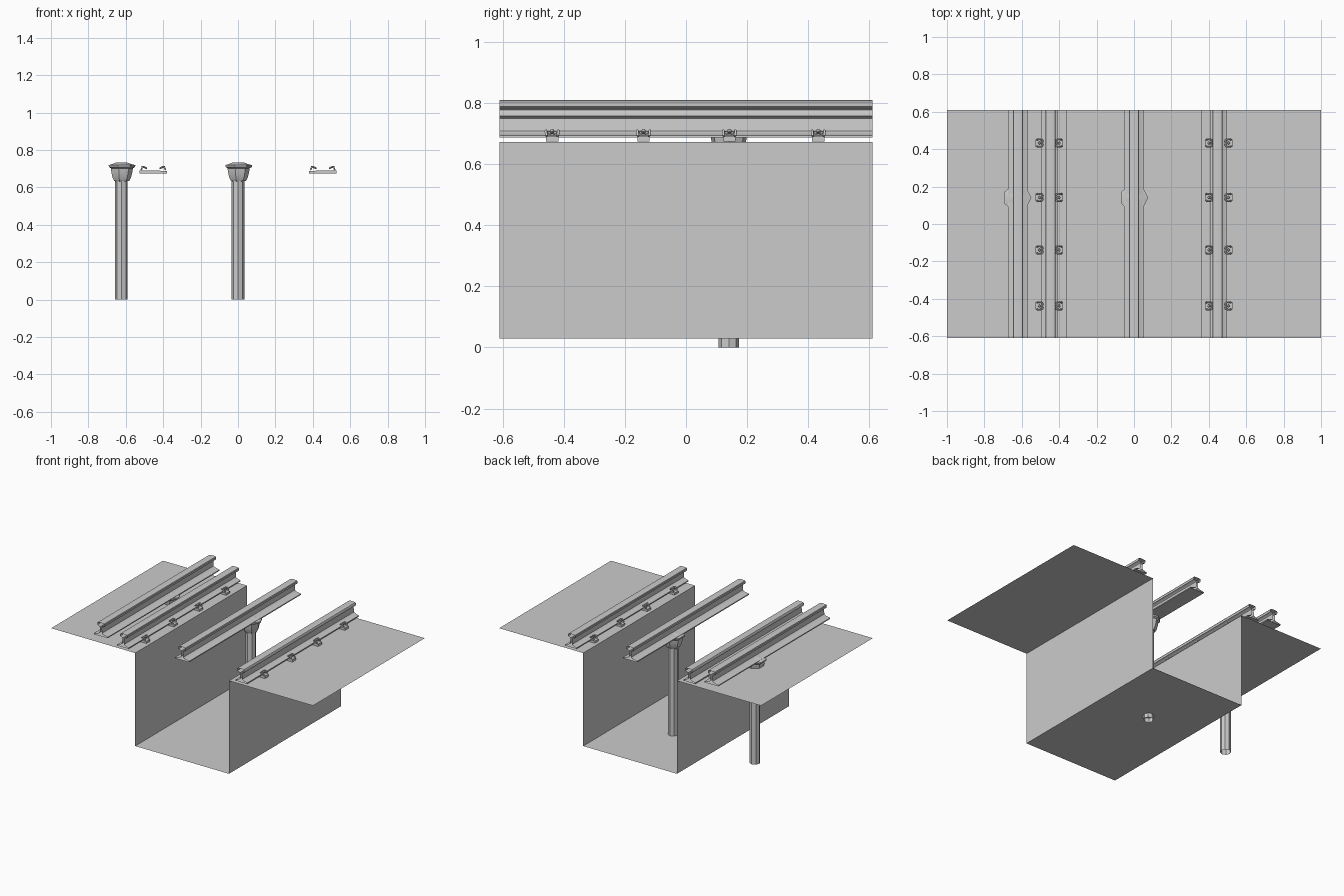
import bpy, bmesh, math
from mathutils import Matrix

cube = bpy.data.objects.get("Cube")
if cube:
    bpy.data.objects.remove(cube, do_unlink=True)

HALF = 0.61      # half length of the track
GROUND = 0.672   # level of the upper slabs
POT_Y = 0.14
CLIP_YS = (-0.438, -0.139, 0.142, 0.433)

grey = bpy.data.materials.new("light grey")
grey.use_nodes = True
grey.diffuse_color = (0.6, 0.6, 0.6, 1)
grey.node_tree.nodes["Principled BSDF"].inputs["Base Color"].default_value = (0.6, 0.6, 0.6, 1)


def finish(name, bm, smooth=None):
    bmesh.ops.remove_doubles(bm, verts=bm.verts, dist=1e-5)
    bmesh.ops.recalc_face_normals(bm, faces=bm.faces)
    mesh = bpy.data.meshes.new(name)
    bm.to_mesh(mesh)
    bm.free()
    mesh.materials.append(grey)
    obj = bpy.data.objects.new(name, mesh)
    bpy.context.collection.objects.link(obj)
    if smooth:
        bpy.ops.object.select_all(action='DESELECT')
        obj.select_set(True)
        bpy.context.view_layer.objects.active = obj
        bpy.ops.object.shade_smooth_by_angle(angle=math.radians(smooth))
    return obj


def sweep(bm, profile, closed):
    """Extend an x-z profile along the whole track, leaving the ends open."""
    rows = [[bm.verts.new((x, y, z)) for x, z in profile] for y in (-HALF, HALF)]
    for i in range(len(profile) if closed else len(profile) - 1):
        j = (i + 1) % len(profile)
        bm.faces.new((rows[0][i], rows[0][j], rows[1][j], rows[1][i]))


# Folded sheet: two platforms and the pit between them
bm = bmesh.new()
sweep(bm, [(-1, GROUND), (-0.358, GROUND), (-0.358, 0.03),
           (0.358, 0.03), (0.358, GROUND), (1, GROUND)], False)
for f in bm.faces:
    f.normal_update()
floor = finish("track_bed", bm)
if floor.data.polygons[0].normal.z < 0:
    floor.data.flip_normals()


# Rails: mirrored section, optionally leaning towards the centre
def rail(name, x, z, foot, lean=0.0):
    half = [(foot, 0), (foot, 0.007), (0.016, 0.015), (0.008, 0.022), (0.007, 0.062),
            (0.012, 0.067), (0.026, 0.071), (0.027, 0.085), (0.024, 0.09), (0.014, 0.092)]
    section = half + [(-u, v) for u, v in reversed(half)]
    bm = bmesh.new()
    sweep(bm, [(x + u - lean * v, z + v) for u, v in section], True)
    finish(name, bm, 35)


rail("left_running_rail", 0.453, 0.687, 0.044, 0.08)
rail("right_running_rail", -0.453, 0.687, 0.044, -0.08)
rail("centre_power_rail", 0, 0.718, 0.053)
rail("outer_power_rail", -0.621, 0.718, 0.053)


# Insulators: turned cup and long post
def lathe(name, profile, x, sides):
    bm = bmesh.new()
    verts = [bm.verts.new((r, 0, z)) for r, z in profile]
    edges = [bm.edges.new(pair) for pair in zip(verts, verts[1:])]
    bmesh.ops.spin(bm, geom=verts + edges, cent=(0, 0, 0), axis=(0, 0, 1),
                   angle=math.tau, steps=sides)
    bmesh.ops.translate(bm, verts=bm.verts, vec=(x, POT_Y, 0))
    finish(name, bm, 40)


cup = [(0, 0.734), (0.03, 0.733), (0.055, 0.724), (0.075, 0.719), (0.074, 0.709),
       (0.062, 0.702), (0.059, 0.68), (0.052, 0.652), (0.042, 0.634), (0.03, 0.632)]
for side, x in (("centre", 0), ("outer", -0.624)):
    lathe(side + "_insulator_cup", cup, x, 7)
    lathe(side + "_insulator_post", [(0.034, 0.64), (0.034, 0)], x, 8)


# Base plates and spring clips holding the running rails
def base_plate(name, x, y):
    bm = bmesh.new()
    bmesh.ops.create_cube(bm, size=1, matrix=Matrix.Translation((x, y, 0.681))
                          @ Matrix.Diagonal((0.148, 0.04, 0.014, 1)))
    for v in bm.verts:  # top slopes down towards the pit
        if v.co.z > 0.681 and abs(v.co.x) > 0.45:
            v.co.z += 0.003
    finish(name, bm)


def spring_clip(name, x, y, out):
    path = [(0.016, -0.018, 0.692), (0.004, -0.02, 0.709), (-0.012, -0.015, 0.703),
            (-0.012, -0.003, 0.702), (0.008, 0, 0.711), (-0.012, 0.003, 0.702),
            (-0.012, 0.015, 0.703), (0.004, 0.02, 0.709), (0.016, 0.018, 0.692)]
    curve = bpy.data.curves.new(name, 'CURVE')
    curve.dimensions = '3D'
    curve.bevel_depth = 0.0045
    curve.bevel_resolution = 1
    curve.resolution_u = 3
    curve.use_fill_caps = True
    spline = curve.splines.new('BEZIER')
    spline.bezier_points.add(len(path) - 1)
    for p, (u, v, w) in zip(spline.bezier_points, path):
        p.co = (x + out * u, y + v, w)
        p.handle_left_type = p.handle_right_type = 'AUTO'
    curve.materials.append(grey)
    bpy.context.collection.objects.link(bpy.data.objects.new(name, curve))


for side, s in (("left", 1), ("right", -1)):
    for i, y in enumerate(CLIP_YS, 1):
        base_plate(f"{side}_base_plate_{i}", s * 0.453, y)
        spring_clip(f"{side}_outer_clip_{i}", s * 0.503, y, s)
        spring_clip(f"{side}_inner_clip_{i}", s * 0.403, y, -s)
